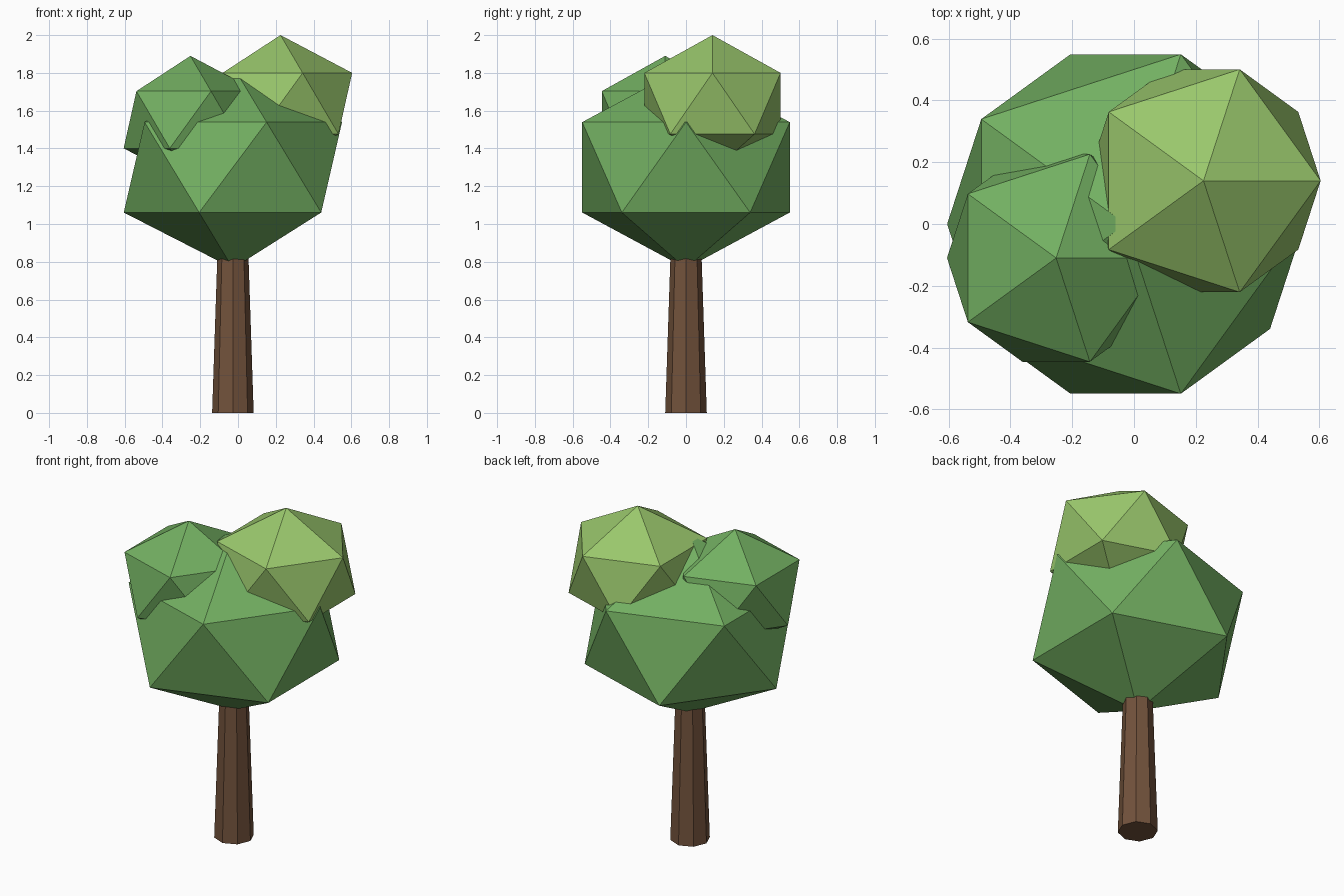
import bpy

if "Cube" in bpy.data.objects:
    bpy.data.objects.remove(bpy.data.objects["Cube"])

CX = -0.027  # trunk and main crown axis


def material(name, rgb):
    m = bpy.data.materials.new(name)
    m.diffuse_color = (*rgb, 1)
    m.use_nodes = True
    m.node_tree.nodes["Principled BSDF"].inputs["Base Color"].default_value = m.diffuse_color
    return m


def finish(name, mat):
    ob = bpy.context.object
    ob.name = name
    ob.data.materials.append(mat)
    return ob


def foliage(name, centre, radius, half_height, mat):
    """Slightly flattened icosahedron clump."""
    bpy.ops.mesh.primitive_ico_sphere_add(subdivisions=1, radius=1, location=centre)
    ob = finish(name, mat)
    ob.scale = (radius, radius, half_height)
    bpy.ops.object.transform_apply(location=False, rotation=False, scale=True)


bark = material("bark", (0.17, 0.085, 0.045))
green = material("leaf_green", (0.17, 0.43, 0.12))
light_green = material("leaf_light_green", (0.32, 0.57, 0.15))

# Tapered eight-sided trunk, running up into the crown
bpy.ops.mesh.primitive_cone_add(vertices=8, radius1=0.11, radius2=0.08,
                                depth=0.9, location=(CX, 0, 0.45))
finish("trunk", bark)

# Crown: one large clump and two smaller ones on top
foliage("main_crown", (CX, 0, 1.30), 0.646, 0.535, green)
foliage("upper_right_crown", (0.225, 0.14, 1.638), 0.424, 0.362, light_green)
foliage("upper_left_crown", (-0.252, -0.11, 1.552), 0.395, 0.338, green)
